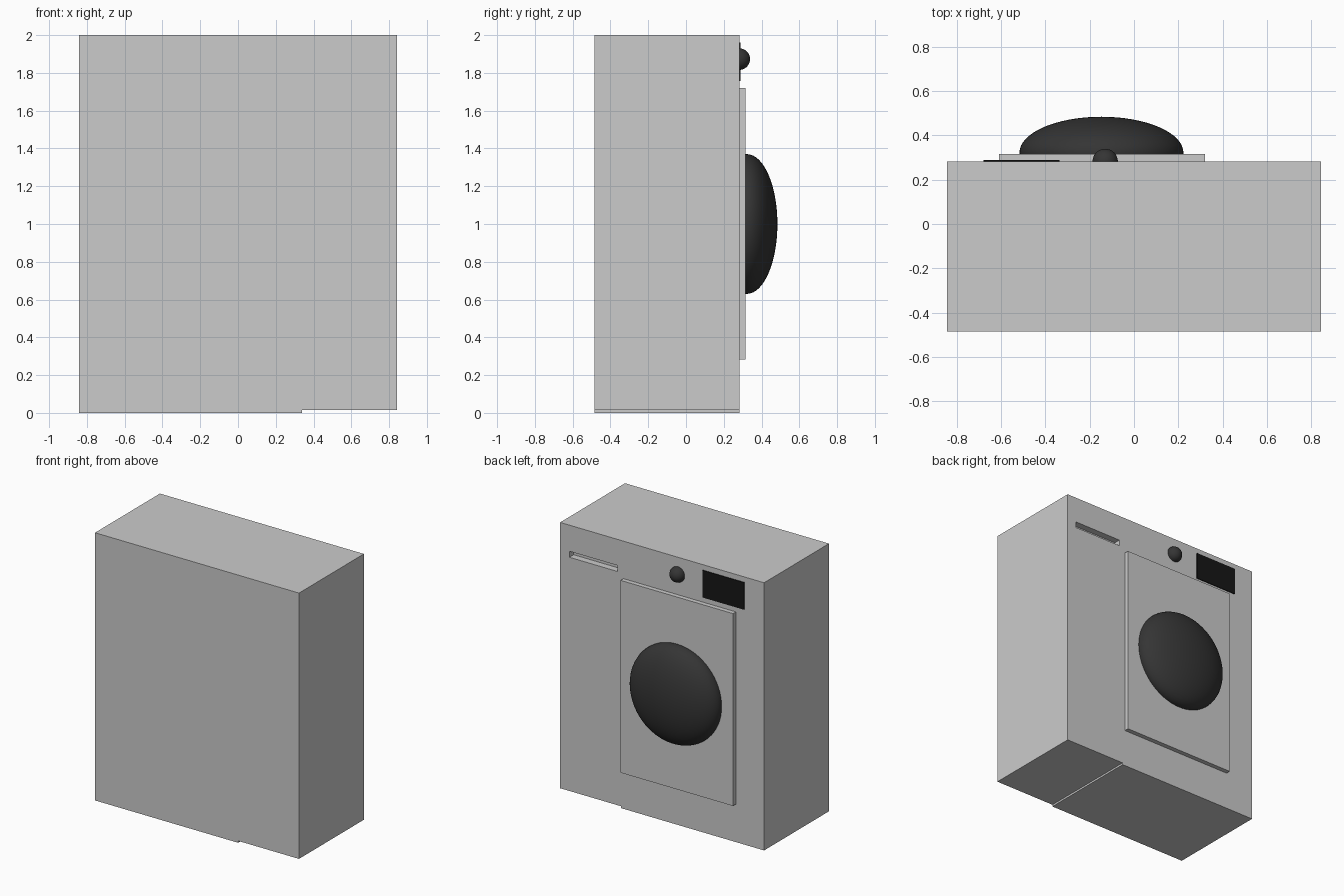
import bpy
import bmesh
import math

if "Cube" in bpy.data.objects:
    bpy.data.objects.remove(bpy.data.objects["Cube"])


def material(name, value):
    m = bpy.data.materials.new(name)
    m.diffuse_color = (value, value, value, 1)
    m.use_nodes = True
    m.node_tree.nodes["Principled BSDF"].inputs["Base Color"].default_value = m.diffuse_color
    return m


def box(name, lo, hi, mat=None):
    size = [b - a for a, b in zip(lo, hi)]
    mid = [(a + b) / 2 for a, b in zip(lo, hi)]
    bpy.ops.mesh.primitive_cube_add(size=1, location=mid)
    ob = bpy.context.object
    ob.name = name
    ob.scale = size
    bpy.ops.object.transform_apply(location=False, rotation=False, scale=True)
    if mat:
        ob.data.materials.append(mat)
    return ob


def dome(name, center, radii, mat):
    # smooth ellipsoid with its pole facing the door side (+y)
    bpy.ops.mesh.primitive_uv_sphere_add(segments=64, ring_count=32, radius=1,
                                         location=center, rotation=(-math.pi / 2, 0, 0))
    ob = bpy.context.object
    ob.name = name
    ob.scale = (radii[0], radii[2], radii[1])
    bpy.ops.object.transform_apply(location=False, rotation=True, scale=True)
    bpy.ops.object.shade_smooth()
    ob.data.materials.append(mat)
    return ob


dark = material("dark_glass", 0.035)
black = material("black_screen", 0.008)

# Cabinet: front outline with a small step in the underside
BACK, FACE = -0.484, 0.282
outline = [(-0.843, 0), (0.34, 0), (0.34, 0.014), (0.843, 0.014), (0.843, 2), (-0.843, 2)]
bm = bmesh.new()
face = bm.faces.new([bm.verts.new((x, BACK, z)) for x, z in outline])
ext = bmesh.ops.extrude_face_region(bm, geom=[face])
bmesh.ops.translate(bm, vec=(0, FACE - BACK, 0),
                    verts=[g for g in ext["geom"] if isinstance(g, bmesh.types.BMVert)])
bmesh.ops.recalc_face_normals(bm, faces=bm.faces)
mesh = bpy.data.meshes.new("cabinet")
bm.to_mesh(mesh)
bm.free()
cabinet = bpy.data.objects.new("cabinet", mesh)
bpy.context.collection.objects.link(cabinet)

# Drawer grip slot cut into the door side
cutter = box("grip_cutter", (0.37, FACE - 0.05, 1.76), (0.766, FACE + 0.1, 1.805))
cut = cabinet.modifiers.new("grip_slot", "BOOLEAN")
cut.operation = "DIFFERENCE"
cut.solver = "EXACT"
cut.object = cutter
bpy.context.view_layer.objects.active = cabinet
bpy.ops.object.modifier_apply(modifier=cut.name)
bpy.data.objects.remove(cutter, do_unlink=True)

# Door panel, window, dial and display
box("door_panel", (-0.61, FACE - 0.01, 0.283), (0.32, 0.316, 1.72))
dome("door_window", (-0.147, 0.322, 1.0), (0.37, 0.162, 0.37), dark)
dome("dial", (-0.13, FACE, 1.873), (0.057, 0.057, 0.057), dark)
box("display", (-0.68, FACE - 0.01, 1.757), (-0.337, FACE + 0.006, 1.96), black)
